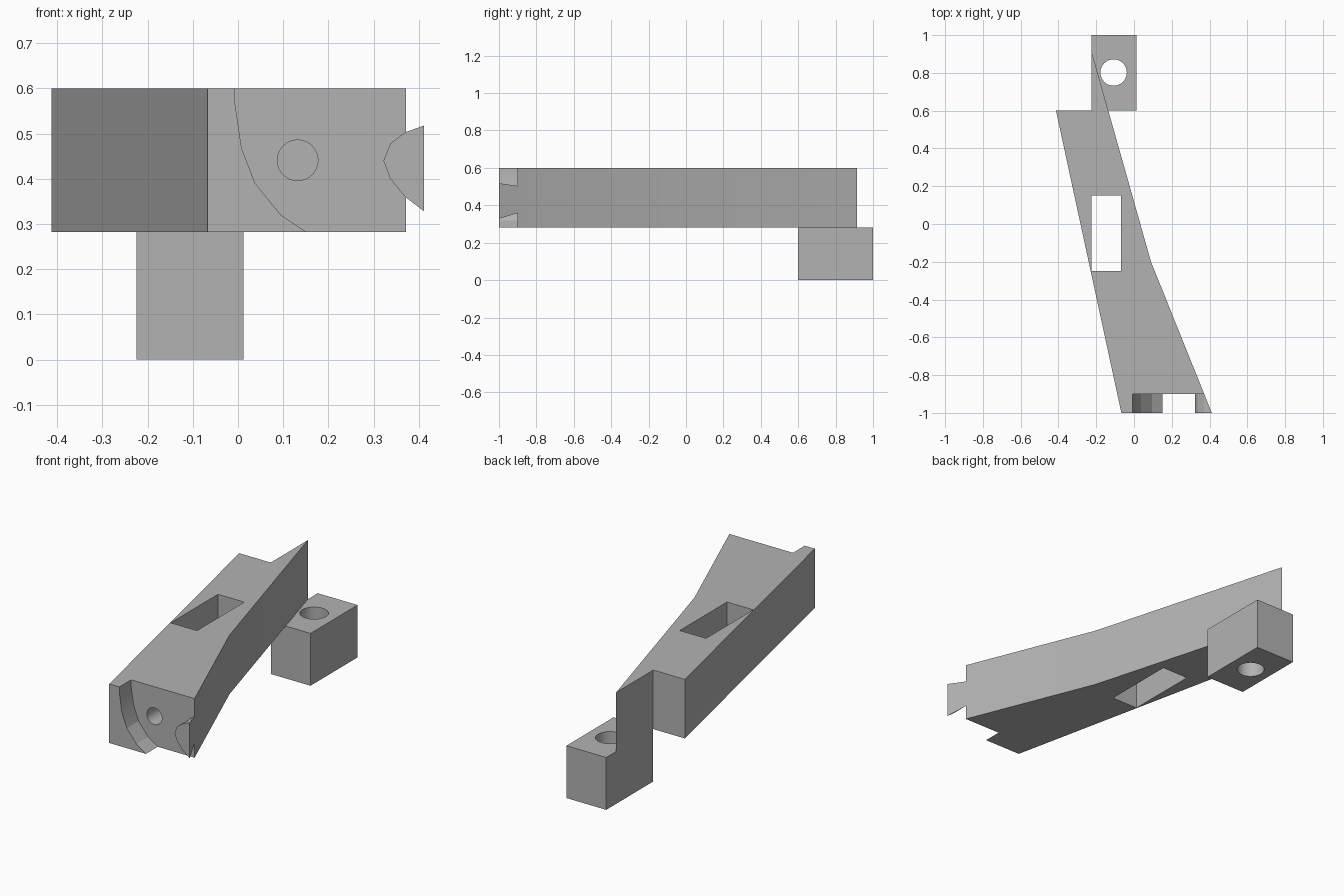
import bpy
import bmesh
from mathutils import Matrix, Vector

cube = bpy.data.objects.get("Cube")
if cube:
    bpy.data.objects.remove(cube, do_unlink=True)

grey = bpy.data.materials.new("plain grey")
grey.use_nodes = True
grey.diffuse_color = (0.45, 0.45, 0.45, 1)
grey.node_tree.nodes["Principled BSDF"].inputs["Base Color"].default_value = grey.diffuse_color


def prism(name, profile, low, high, axis="z"):
    """Extrude a 2D profile from low to high along z (xy profile) or y (xz profile)."""
    def place(p, h):
        return (p[0], p[1], h) if axis == "z" else (p[0], h, p[1])
    bm = bmesh.new()
    face = bm.faces.new([bm.verts.new(place(p, low)) for p in profile])
    new = bmesh.ops.extrude_face_region(bm, geom=[face])["geom"]
    shift = Vector(place((0, 0), high - low))
    bmesh.ops.translate(bm, vec=shift, verts=[v for v in new if isinstance(v, bmesh.types.BMVert)])
    return finish(name, bm)


def cylinder(name, centre, radius, depth, along_y=False):
    bm = bmesh.new()
    turn = Matrix.Rotation(1.5707963, 4, "X") if along_y else Matrix()
    bmesh.ops.create_cone(bm, cap_ends=True, segments=32, radius1=radius, radius2=radius,
                          depth=depth, matrix=Matrix.Translation(centre) @ turn)
    return finish(name, bm)


def finish(name, bm):
    bmesh.ops.recalc_face_normals(bm, faces=bm.faces)
    mesh = bpy.data.meshes.new(name)
    bm.to_mesh(mesh)
    bm.free()
    mesh.materials.append(grey)
    obj = bpy.data.objects.new(name, mesh)
    bpy.context.collection.objects.link(obj)
    return obj


def rectangle(x0, x1, y0, y1):
    return [(x0, y0), (x1, y0), (x1, y1), (x0, y1)]


def cut(target, cutters):
    """Subtract each cutter, apply the result and drop the cutter."""
    bpy.context.view_layer.objects.active = target
    for cutter in cutters:
        mod = target.modifiers.new("cut", "BOOLEAN")
        mod.operation = "DIFFERENCE"
        mod.solver = "EXACT"
        mod.object = cutter
        bpy.ops.object.modifier_apply(modifier=mod.name)
        bpy.data.objects.remove(cutter, do_unlink=True)


def smooth(obj):
    bpy.ops.object.select_all(action="DESELECT")
    obj.select_set(True)
    bpy.context.view_layer.objects.active = obj
    bpy.ops.object.shade_smooth_by_angle(angle=0.26)


# Slanted arm with a notch at its back end
arm = prism("arm", [(-0.067, -1), (0.412, -1), (0.09, -0.2), (-0.225, 0.915),
                    (-0.225, 0.6), (-0.413, 0.6)], 0.282, 0.6)

# Front recess: bounded by a large arc on one side and a rounded tongue on the other
outer_arc = [(-0.007, 0.7), (-0.007, 0.57), (0.008, 0.468), (0.038, 0.39),
             (0.095, 0.32), (0.155, 0.28), (0.26, 0.2)]
tongue = [(0.6, 0.21), (0.412, 0.328), (0.37, 0.36), (0.337, 0.4), (0.322, 0.44),
          (0.337, 0.478), (0.37, 0.503), (0.412, 0.518), (0.6, 0.57)]
recess = prism("recess_cutter", outer_arc + [(0.6, 0.2)] + tongue + [(0.6, 0.7)],
               -1.1, -0.9, "y")
window = prism("window_cutter", rectangle(-0.226, -0.069, -0.25, 0.152), 0.1, 0.8)
pin_hole = cylinder("pin_hole_cutter", (0.132, -0.82, 0.441), 0.045, 0.36, True)
cut(arm, [recess, window, pin_hole])
smooth(arm)

# Mounting block under the back end, with a vertical bolt hole
block = prism("mounting_block", rectangle(-0.225, 0.012, 0.6, 1), 0, 0.282)
cut(block, [cylinder("bolt_hole_cutter", (-0.108, 0.802, 0.14), 0.07, 0.6)])
smooth(block)
